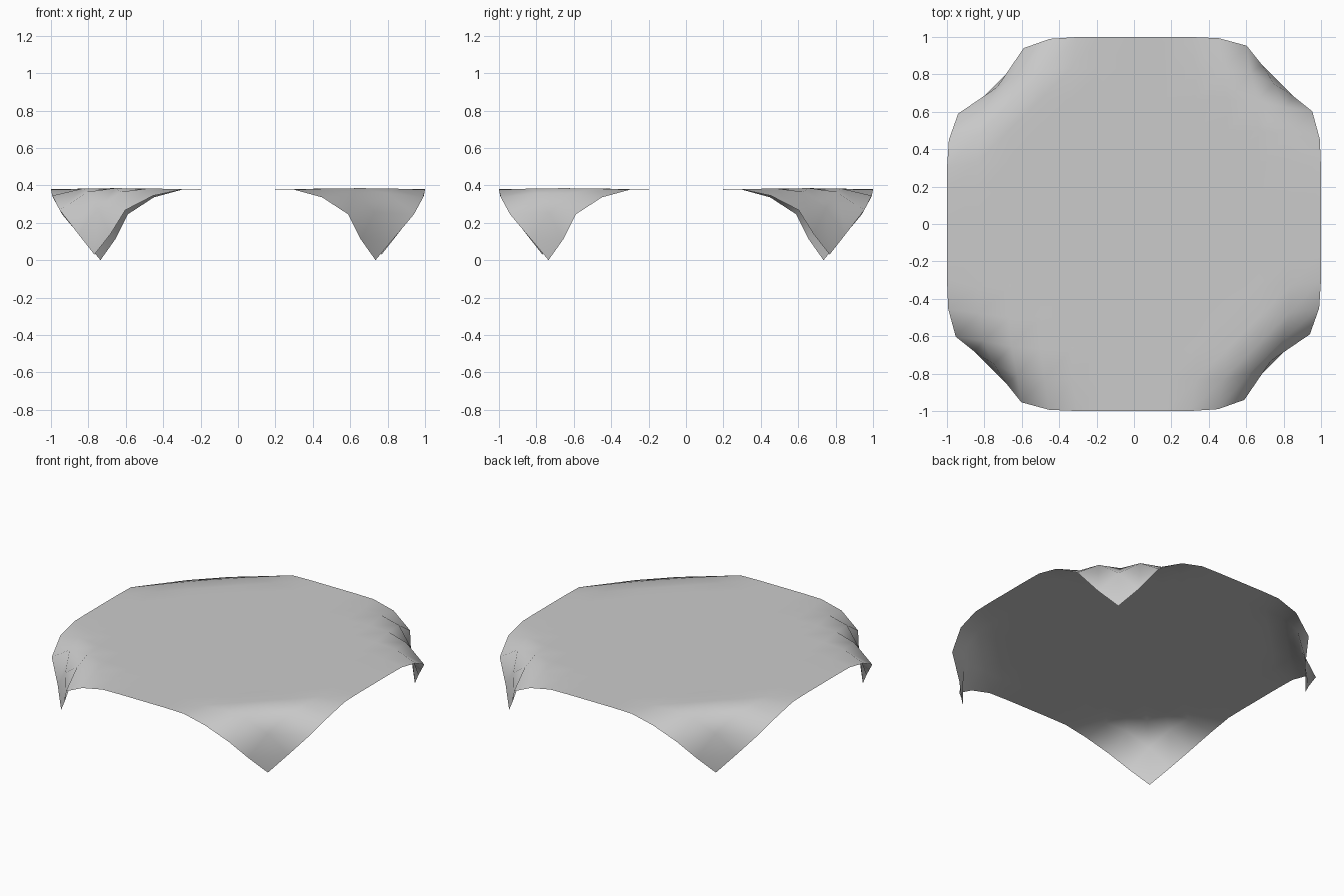
import bpy, bmesh
from mathutils import Vector

if "Cube" in bpy.data.objects:
    bpy.data.objects.remove(bpy.data.objects["Cube"], do_unlink=True)

TOP = 0.38   # height of the flat part
HALF = 6     # grid cells from the middle to an edge

# Drooping rows of a corner: edge reach, edge height, half width, middle reach, middle height
ROWS_LONG = [(0.919, 0.377, 0.495, 0.925, 0.385), (1.018, 0.336, 0.382, 1.000, 0.360),
             (1.082, 0.245, 0.248, 1.035, 0.255), (1.050, 0.112, 0.122, 1.040, 0.122),
             (1.040, 0.000, 0.000, 1.040, 0.000)]
ROWS_SHORT = [(0.919, 0.378, 0.495, 0.925, 0.386), (1.023, 0.345, 0.382, 1.010, 0.368),
              (1.100, 0.268, 0.248, 1.060, 0.275), (1.086, 0.140, 0.122, 1.070, 0.150),
              (1.086, 0.030, 0.000, 1.086, 0.030)]


def drape(i, j):
    """Place one cloth grid point, bending it down near the corners."""
    a, b = abs(i), abs(j)
    sx, sy = (1 if i >= 0 else -1), (1 if j >= 0 else -1)
    row = a + b - 8
    if row < 0:
        return Vector((i / HALF, j / HALF, TOP))
    rows = ROWS_SHORT if sx == sy else ROWS_LONG
    edge_t, edge_z, width, mid_t, mid_z = rows[row]
    across = (a - b) / max(1, 4 - row)
    k = min(1, across * across)
    if abs(across) > 1:
        across = 1 if across > 0 else -1
    t = mid_t + (edge_t - mid_t) * k
    z = mid_z + (edge_z - mid_z) * k
    n = width * across
    return Vector((sx * (t + n) / 2 ** 0.5, sy * (t - n) / 2 ** 0.5, z))


# Cloth sheet
bm = bmesh.new()
span = range(-HALF, HALF + 1)
grid = {(i, j): bm.verts.new(drape(i, j)) for i in span for j in span}
for i in span[:-1]:
    for j in span[:-1]:
        bm.faces.new([grid[i, j], grid[i + 1, j], grid[i + 1, j + 1], grid[i, j + 1]])
for face in bm.faces:
    face.smooth = True
mesh = bpy.data.meshes.new("cloth")
bm.to_mesh(mesh)
bm.free()
cloth = bpy.data.objects.new("cloth", mesh)
bpy.context.collection.objects.link(cloth)

# Plain grey fabric
grey = bpy.data.materials.new("grey fabric")
grey.use_nodes = True
colour = (0.6, 0.6, 0.6, 1)
grey.diffuse_color = colour
grey.node_tree.nodes["Principled BSDF"].inputs["Base Color"].default_value = colour
mesh.materials.append(grey)
